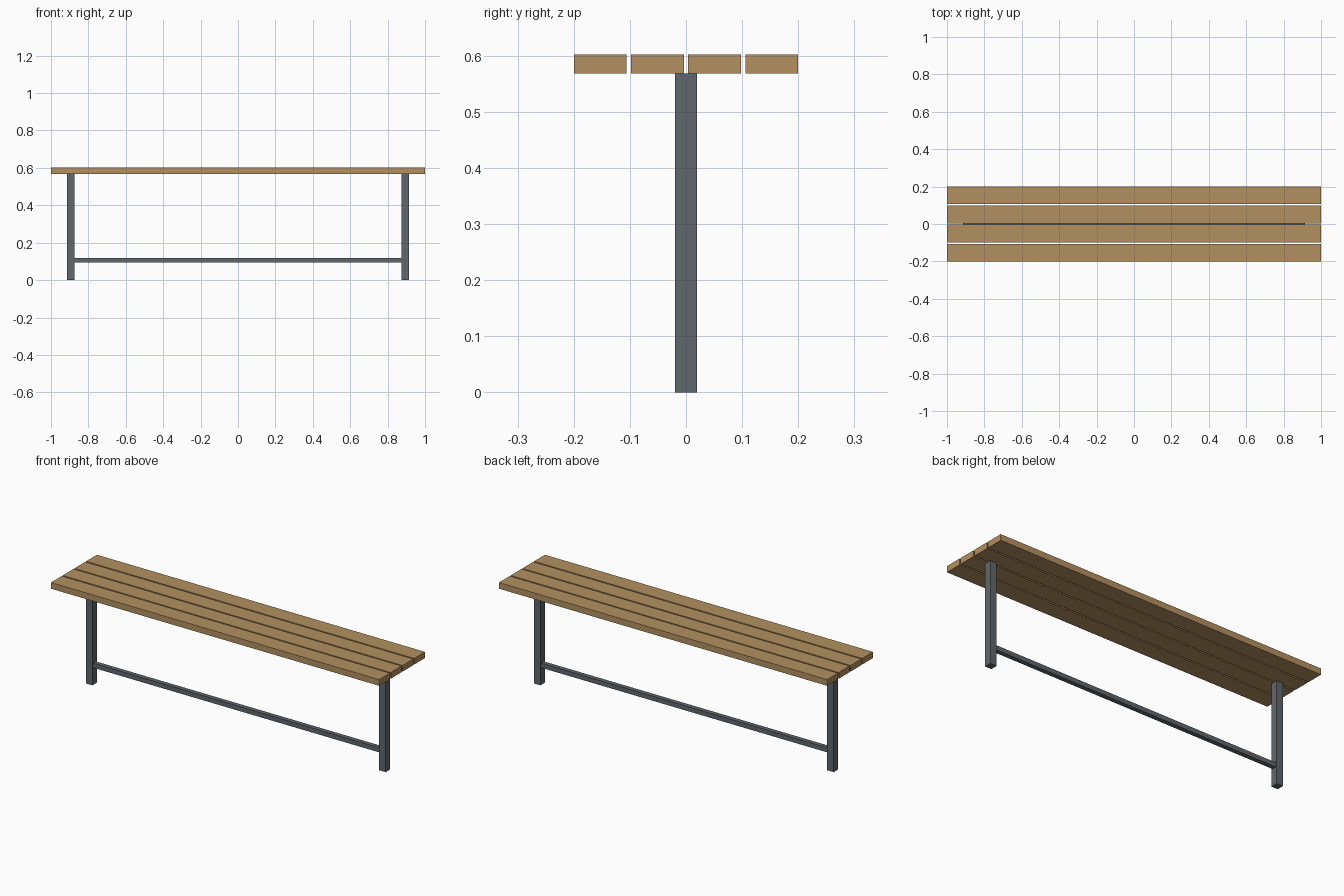
import bpy

if "Cube" in bpy.data.objects:
    bpy.data.objects.remove(bpy.data.objects["Cube"])


def material(name, color):
    mat = bpy.data.materials.new(name)
    mat.diffuse_color = color
    mat.use_nodes = True
    mat.node_tree.nodes["Principled BSDF"].inputs["Base Color"].default_value = mat.diffuse_color
    return mat


def box(name, center, size, mat):
    bpy.ops.mesh.primitive_cube_add(size=1, location=center)
    obj = bpy.context.object
    obj.name = name
    obj.scale = size
    bpy.ops.object.transform_apply(location=False, rotation=False, scale=True)
    obj.data.materials.append(mat)
    return obj


wood = material("wood", (0.45, 0.28, 0.12, 1))
steel = material("dark_steel", (0.12, 0.135, 0.15, 1))

TOP, PLANK_H = 0.602, 0.034
UNDERSIDE = TOP - PLANK_H
PLANK_W, PITCH = 0.094, 0.102
LEG, LEG_X = 0.039, 0.894

# Four seat planks with narrow gaps
for i in range(4):
    box(f"seat_plank_{i + 1}", (0, (i - 1.5) * PITCH, TOP - PLANK_H / 2),
        (2, PLANK_W, PLANK_H), wood)

# One square post at each end
for side, s in (("left", -1), ("right", 1)):
    box(f"{side}_leg", (s * LEG_X, 0, UNDERSIDE / 2), (LEG, LEG, UNDERSIDE), steel)

# Low stretcher between the posts
box("stretcher", (0, 0, 0.107), (2 * LEG_X - LEG, 0.025, 0.025), steel)
